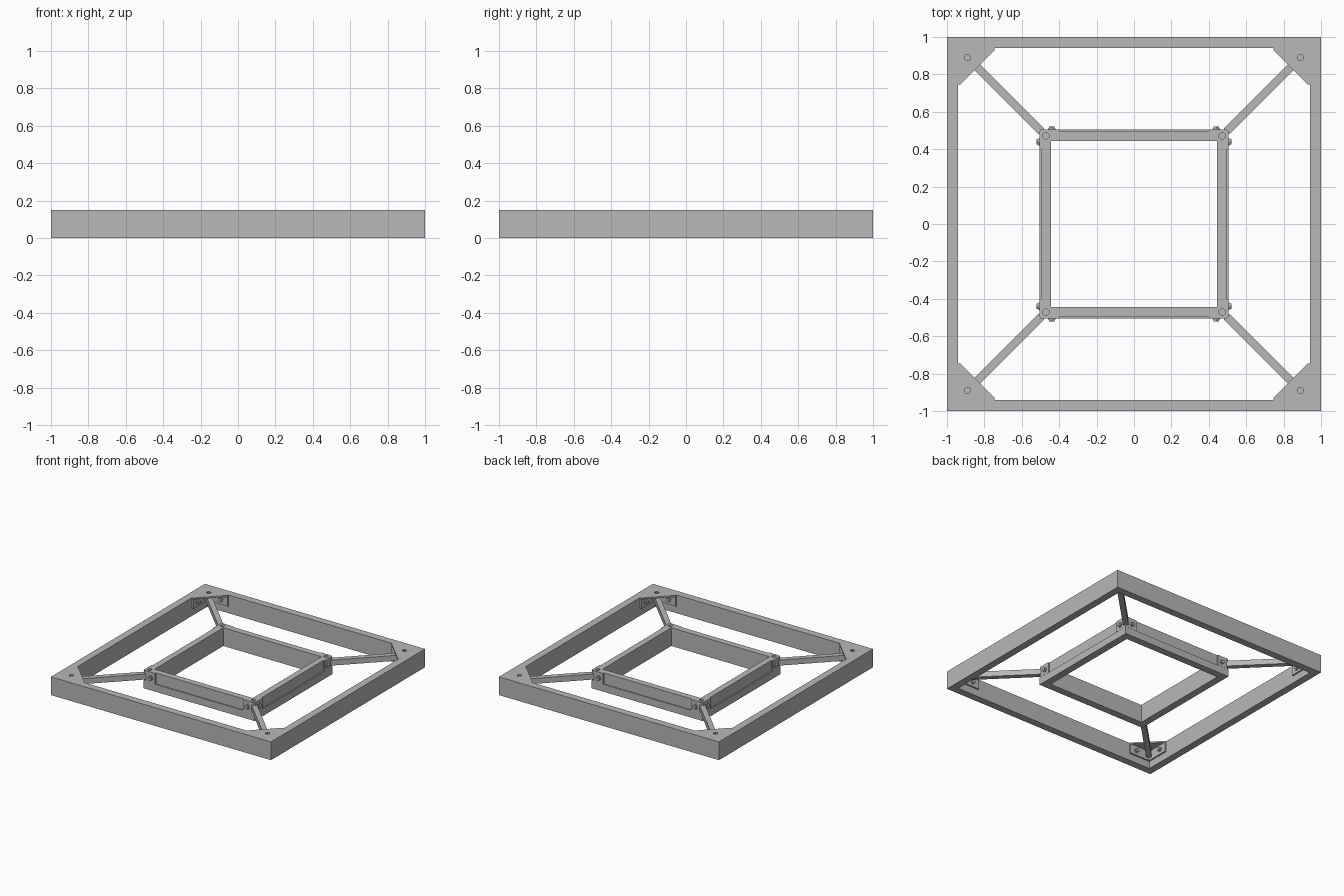
import bpy, bmesh, math
from mathutils import Matrix, Vector

if "Cube" in bpy.data.objects:
    bpy.data.objects.remove(bpy.data.objects["Cube"])

grey = bpy.data.materials.new("steel grey")
grey.use_nodes = True
colour = (0.48, 0.48, 0.48, 1)
grey.diffuse_color = colour
grey.node_tree.nodes["Principled BSDF"].inputs["Base Color"].default_value = colour

H = 0.15          # overall height
LOW = 0.06        # lower edge of the bracket flanges
MID = 0.1         # bolt height


def finish(name, bm):
    bmesh.ops.recalc_face_normals(bm, faces=bm.faces)
    mesh = bpy.data.meshes.new(name)
    bm.to_mesh(mesh)
    bm.free()
    mesh.materials.append(grey)
    obj = bpy.data.objects.new(name, mesh)
    bpy.context.collection.objects.link(obj)
    return obj


def square_ring(name, profile):
    """Sweep a closed (half width, z) profile round a square."""
    bm = bmesh.new()
    loops = [[bm.verts.new((sx * r, sy * r, z)) for r, z in profile]
             for sx, sy in ((1, 1), (-1, 1), (-1, -1), (1, -1))]
    n = len(profile)
    for i in range(4):
        a, b = loops[i], loops[(i + 1) % 4]
        for j in range(n):
            k = (j + 1) % n
            bm.faces.new((a[j], a[k], b[k], b[j]))
    return finish(name, bm)


def prism(bm, outline, z0, z1):
    base = bm.faces.new([bm.verts.new((x, y, z0)) for x, y in outline])
    top = bmesh.ops.extrude_face_region(bm, geom=[base])["geom"]
    bmesh.ops.translate(bm, vec=(0, 0, z1 - z0),
                        verts=[v for v in top if isinstance(v, bmesh.types.BMVert)])


def box(bm, x0, x1, y0, y1, z0, z1):
    prism(bm, [(x0, y0), (x1, y0), (x1, y1), (x0, y1)], z0, z1)


def rod(bm, start, end, radius, sides):
    a, b = Vector(start), Vector(end)
    turn = (b - a).to_track_quat("Z", "Y").to_matrix().to_4x4()
    bmesh.ops.create_cone(bm, cap_ends=True, segments=sides, radius1=radius,
                          radius2=radius, depth=(b - a).length,
                          matrix=Matrix.Translation((a + b) / 2) @ turn)


def four_corners(name, bm):
    """Repeat the back left corner's part at every corner."""
    source = list(bm.verts) + list(bm.edges) + list(bm.faces)
    for i in range(1, 4):
        copy = bmesh.ops.duplicate(bm, geom=source)["geom"]
        bmesh.ops.rotate(bm, cent=(0, 0, 0), matrix=Matrix.Rotation(i * math.pi / 2, 3, "Z"),
                         verts=[v for v in copy if isinstance(v, bmesh.types.BMVert)])
    return finish(name, bm)


# Outer and inner frames; the inner one has a wider lower band
square_ring("outer_frame", [(1, 0), (1, H), (0.94, H), (0.94, 0)])
inner_frame = square_ring("inner_frame", [(0.505, 0), (0.505, LOW), (0.496, LOW),
                                          (0.496, H), (0.445, H), (0.445, 0)])

# Triangular gusset plates flush with the top of the outer frame
bm = bmesh.new()
prism(bm, [(0.94, 0.94), (0.745, 0.94), (0.745, 0.93), (0.93, 0.745), (0.94, 0.745)],
      H - 0.012, H)
gussets = four_corners("gusset_plates", bm)

# Upright flanges of the outer brackets
bm = bmesh.new()
box(bm, 0.745, 0.94, 0.928, 0.94, LOW, H - 0.012)
box(bm, 0.928, 0.94, 0.745, 0.928, LOW, H - 0.012)
four_corners("outer_bracket_flanges", bm)

# Angle brackets wrapping the inner frame's corners, with clipped corners
bm = bmesh.new()
prism(bm, [(0.4, 0.496), (0.496, 0.496), (0.496, 0.4), (0.506, 0.4),
           (0.506, 0.496), (0.496, 0.506), (0.4, 0.506)], LOW, H)
four_corners("inner_brackets", bm)

# Diagonal struts
bm = bmesh.new()
box(bm, 0.495 * math.sqrt(2), 0.92 * math.sqrt(2), -0.021, 0.021, 0.08, 0.125)
bmesh.ops.rotate(bm, cent=(0, 0, 0), matrix=Matrix.Rotation(math.pi / 4, 3, "Z"), verts=bm.verts)
four_corners("diagonal_struts", bm)


# Washers and hexagonal bolt heads on both faces of each bracket
def bolts(name, along, face, out):
    bm = bmesh.new()
    for reach, radius, sides in ((0.004, 0.021, 20), (0.016, 0.016, 6)):
        end = face + out * reach
        rod(bm, (along, face, MID), (along, end, MID), radius, sides)
        rod(bm, (face, along, MID), (end, along, MID), radius, sides)
    four_corners(name, bm)


bolts("outer_bolts", 0.805, 0.928, -1)
bolts("inner_bolts", 0.44, 0.506, 1)

# Round pin holes in the gussets and the inner frame's corners
bm = bmesh.new()
for centre in (0.89, 0.471):
    rod(bm, (centre, centre, H - 0.02), (centre, centre, H + 0.02), 0.017, 24)
cutter = four_corners("pin_hole_cutter", bm)
cutter.hide_render = True
cutter.hide_set(True)
for target in (gussets, inner_frame):
    cut = target.modifiers.new("pin holes", "BOOLEAN")
    cut.operation = "DIFFERENCE"
    cut.solver = "EXACT"
    cut.object = cutter
